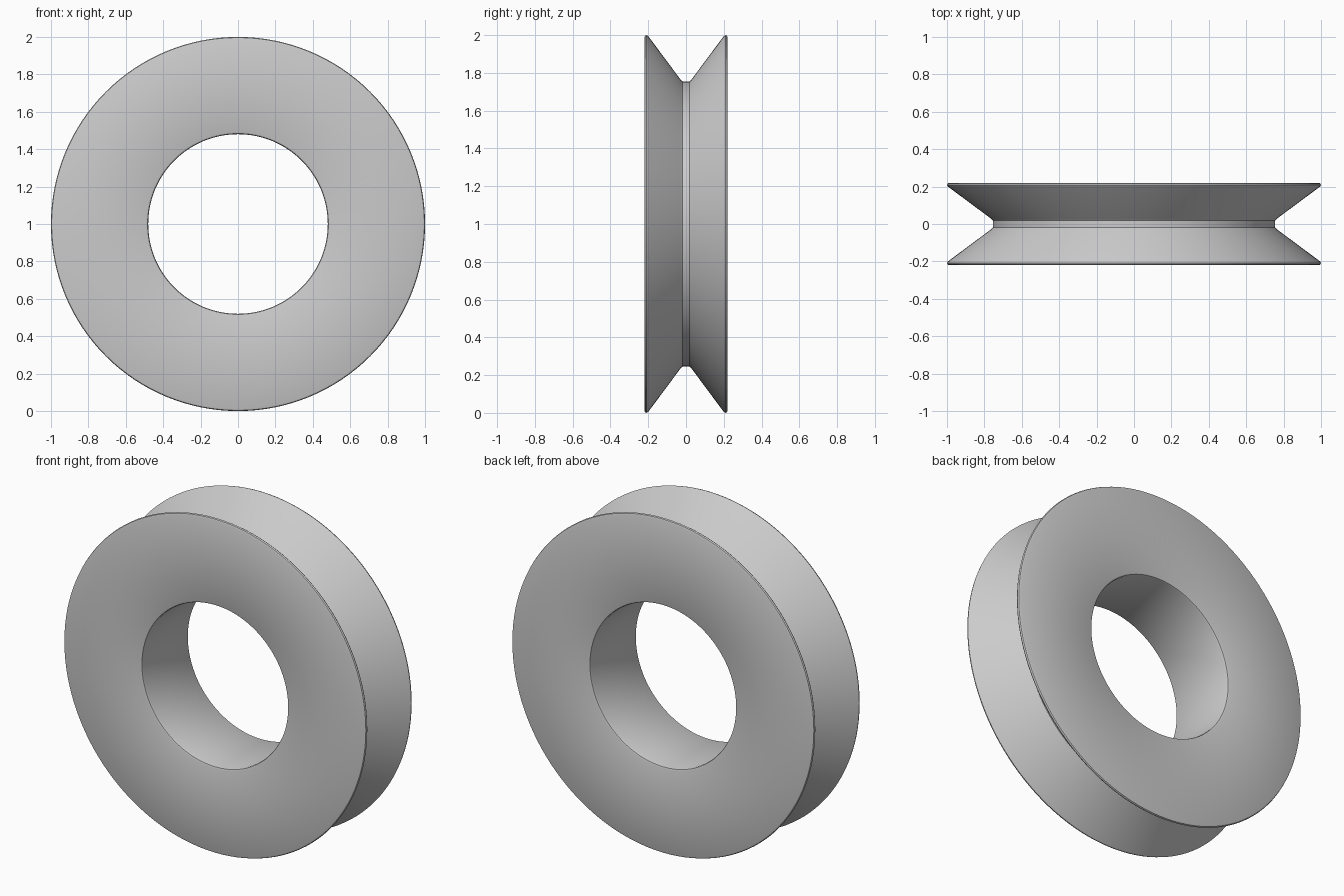
import bpy, bmesh, math
from mathutils import Vector

cube = bpy.data.objects.get("Cube")
if cube:
    bpy.data.objects.remove(cube, do_unlink=True)

SEGMENTS = 128
CENTRE = Vector((0, 0, 1))

# Plain grey material
grey = bpy.data.materials.new("plain_grey")
grey.use_nodes = True
colour = (0.6, 0.6, 0.6, 1)
grey.diffuse_color = colour
grey.node_tree.nodes["Principled BSDF"].inputs["Base Color"].default_value = colour

# Half cross-section as (radius, y), from bore to groove root, with eased edges
half = [(0.48, 0.208), (0.4835, 0.2165), (0.492, 0.22),
        (0.988, 0.22), (0.9965, 0.2165), (1.0, 0.208), (0.995, 0.2),
        (0.762, 0.027), (0.755, 0.018)]
profile = half + [(r, -y) for r, y in reversed(half)]

# Revolve the closed section around the y axis
bm = bmesh.new()
verts = [bm.verts.new(CENTRE + Vector((r, y, 0))) for r, y in profile]
edges = [bm.edges.new((a, b)) for a, b in zip(verts, verts[1:] + verts[:1])]
bmesh.ops.spin(bm, geom=verts + edges, cent=CENTRE, axis=(0, 1, 0),
               angle=math.tau, steps=SEGMENTS, use_merge=True)
bmesh.ops.remove_doubles(bm, verts=bm.verts, dist=1e-5)
bmesh.ops.recalc_face_normals(bm, faces=bm.faces)

mesh = bpy.data.meshes.new("grooved_wheel")
bm.to_mesh(mesh)
bm.free()
mesh.materials.append(grey)
wheel = bpy.data.objects.new("grooved_wheel", mesh)
bpy.context.collection.objects.link(wheel)

# Smooth round surfaces, crisp flat sides
bpy.context.view_layer.objects.active = wheel
wheel.select_set(True)
bpy.ops.object.shade_smooth_by_angle(angle=math.radians(30))
